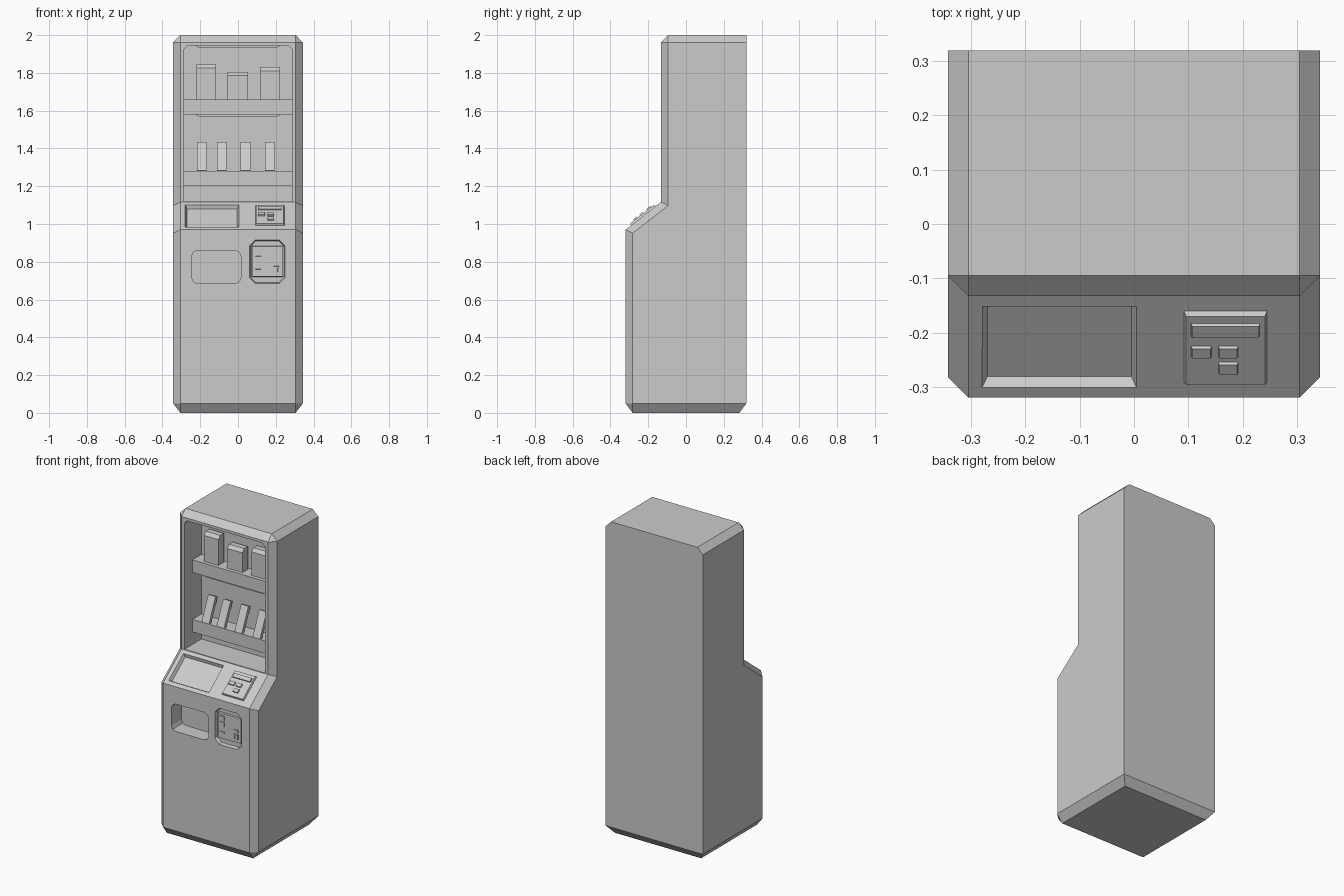
import bpy, bmesh
from math import radians
from mathutils import Matrix, Vector

if "Cube" in bpy.data.objects:
    bpy.data.objects.remove(bpy.data.objects["Cube"], do_unlink=True)

grey = bpy.data.materials.new("light_grey")
grey.use_nodes = True
grey.diffuse_color = (0.6, 0.6, 0.6, 1)
grey.node_tree.nodes["Principled BSDF"].inputs["Base Color"].default_value = (0.6, 0.6, 0.6, 1)

# Working frames: local x, y lie in the panel, local z points out of it
SIDE = Matrix(((0, 0, 1, 0), (1, 0, 0, 0), (0, 1, 0, 0), (0, 0, 0, 1)))
FACE = Matrix.Rotation(radians(90), 4, 'X')
LOWER = Matrix.Translation((0, -0.32, 0)) @ FACE
UPPER = Matrix.Translation((0, -0.133, 0)) @ FACE
DESK = Matrix.Translation((0, -0.32, 0.97)) @ Matrix.Rotation(radians(38), 4, 'X')


def prism(name, pts, n0, n1, frame, inset=0.0):
    """Extrude an outline from n0 to n1; inset shrinks the n1 end."""
    us, vs = [p[0] for p in pts], [p[1] for p in pts]
    c = Vector(((min(us) + max(us)) / 2, (min(vs) + max(vs)) / 2))
    su = 1 - 2 * inset / (max(us) - min(us))
    sv = 1 - 2 * inset / (max(vs) - min(vs))
    bm = bmesh.new()
    a = [bm.verts.new(frame @ Vector((u, v, n0))) for u, v in pts]
    b = [bm.verts.new(frame @ Vector((c.x + (u - c.x) * su, c.y + (v - c.y) * sv, n1)))
         for u, v in pts]
    bm.faces.new(a)
    bm.faces.new(b)
    for i in range(len(pts)):
        j = (i + 1) % len(pts)
        bm.faces.new((a[i], a[j], b[j], b[i]))
    bmesh.ops.recalc_face_normals(bm, faces=bm.faces)
    me = bpy.data.meshes.new(name)
    bm.to_mesh(me)
    bm.free()
    me.materials.append(grey)
    ob = bpy.data.objects.new(name, me)
    bpy.context.collection.objects.link(ob)
    return ob


def rect(u0, u1, v0, v1):
    return [(u0, v0), (u1, v0), (u1, v1), (u0, v1)]


def cut_rect(u0, u1, v0, v1, c, soft=0.0):
    """Rectangle with clipped corners; soft bulges each clip toward a round."""
    out = []
    for u, v, su, sv, flip in ((u0, v0, 1, 1, 0), (u1, v0, -1, 1, 1),
                               (u1, v1, -1, -1, 0), (u0, v1, 1, -1, 1)):
        corner = [(u, v + sv * c), (u + su * c, v)]
        if soft:
            corner.insert(1, (u + su * c * soft, v + sv * c * soft))
        out += corner[::-1] if flip else corner
    return out


def cut(target, cutter):
    cutter.hide_render = True
    mod = target.modifiers.new("cut", 'BOOLEAN')
    mod.operation, mod.solver, mod.object = 'DIFFERENCE', 'EXACT', cutter
    bpy.context.view_layer.objects.active = target
    bpy.ops.object.modifier_apply(modifier=mod.name)
    bpy.data.objects.remove(cutter, do_unlink=True)


# Cabinet: side profile extruded across, then chamfered
HALF = 0.343
cabinet = prism("cabinet", [(0.32, 0), (0.32, 2), (-0.133, 2), (-0.133, 1.116),
                            (-0.32, 0.97), (-0.32, 0)], -HALF, HALF, SIDE)
bm = bmesh.new()
bm.from_mesh(cabinet.data)
edges = []
for e in bm.edges:
    m = (e.verts[0].co + e.verts[1].co) / 2
    on_side = abs(m.x) > 0.3
    front = m.y < 0.3
    if m.z < 0.01 or (front and (on_side or m.z > 1.99)):
        edges.append(e)
bmesh.ops.bevel(bm, geom=edges, offset=0.038, offset_type='OFFSET', segments=1,
                profile=0.5, affect='EDGES', clamp_overlap=False)
for v in bm.verts:
    if 0.02 < v.co.z < 0.06:
        v.co.z = 0.05
bm.to_mesh(cabinet.data)
bm.free()

# Openings: display window, dispensing slot, reader pocket, screen tray
window = [(-0.285, 1.12), (0.285, 1.12), (0.285, 1.925), (0.265, 1.945),
          (-0.265, 1.945), (-0.285, 1.925)]
cut(cabinet, prism("window_cutter", window, 0.1, -0.172, UPPER))
cut(cabinet, prism("slot_cutter", cut_rect(-0.245, 0.015, 0.685, 0.86, 0.03, 0.3),
                   0.03, -0.1, LOWER))
cut(cabinet, prism("reader_cutter", cut_rect(0.06, 0.25, 0.685, 0.915, 0.03),
                   0.001, -0.02, LOWER, 0.006))
cut(cabinet, prism("screen_cutter", rect(-0.28, 0.005, 0.024, 0.214),
                   0.001, -0.02, DESK, 0.01))

# Shelves
for label, top in (("upper", 1.66), ("lower", 1.28)):
    prism(label + "_shelf", rect(-0.285, 0.285, top - 0.08, top), -0.172, -0.08, UPPER)

# Lamp strips under the roof and the upper shelf
for label, z in (("roof", 1.945), ("shelf", 1.58)):
    strip = [(-0.225, z), (-0.205, z - 0.014), (0.205, z - 0.014), (0.225, z)]
    prism(label + "_lamp", strip, -0.155, -0.095, UPPER)

# Packages with a chamfered front edge
for i, (x0, x1, top) in enumerate(((-0.22, -0.117, 1.845), (-0.055, 0.052, 1.806),
                                   (0.117, 0.223, 1.83))):
    outline = [(0.025, 1.66), (0.025, top), (-0.012, top), (-0.03, top - 0.02), (-0.03, 1.66)]
    prism(f"package_{i + 1}", outline, x0, x1, SIDE)

# Slim boxes leaning back on the lower shelf
LEAN = UPPER @ Matrix.Translation((0, 1.28, -0.1)) @ Matrix.Rotation(radians(-24), 4, 'X')
for i, x in enumerate((-0.192, -0.086, 0.04, 0.168)):
    prism(f"slim_box_{i + 1}", rect(x - 0.026, x + 0.026, -0.006, 0.158), 0, 0.022, LEAN)

# Raised keypad on the sloping desk
prism("keypad_plate", rect(0.09, 0.247, 0.034, 0.205), -0.005, 0.011, DESK, 0.006)
keys = ((0.105, 0.232, 0.153, 0.182), (0.105, 0.143, 0.104, 0.13),
        (0.155, 0.192, 0.104, 0.13), (0.155, 0.192, 0.066, 0.092))
for i, key in enumerate(keys):
    prism(f"key_{i + 1}", rect(*key), 0.009, 0.018, DESK, 0.002)

# Card reader plate with its small controls
prism("reader_plate", rect(0.072, 0.24, 0.72, 0.885), -0.022, -0.01, LOWER, 0.003)
controls = ((0.092, 0.122, 0.838, 0.868), (0.092, 0.122, 0.8, 0.83),
            (0.092, 0.122, 0.76, 0.768), (0.187, 0.197, 0.745, 0.77),
            (0.21, 0.22, 0.745, 0.77), (0.187, 0.22, 0.77, 0.777),
            (0.187, 0.22, 0.79, 0.805))
for i, c in enumerate(controls):
    prism(f"reader_control_{i + 1}", rect(*c), -0.012, -0.004, LOWER, 0.001)
